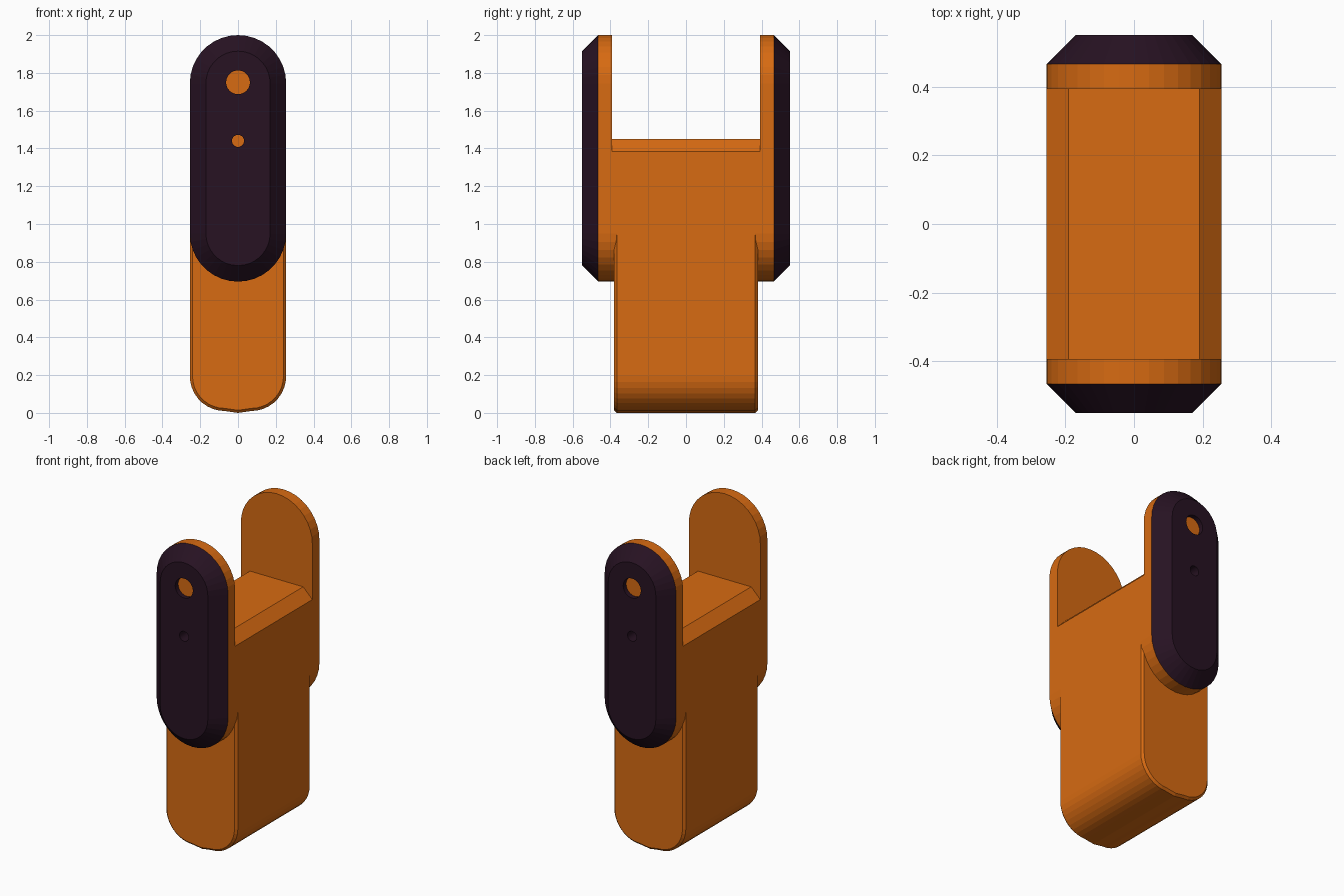
import bpy, bmesh
from math import sin, cos, pi

if "Cube" in bpy.data.objects:
    bpy.data.objects.remove(bpy.data.objects["Cube"])


def material(name, rgb):
    m = bpy.data.materials.new(name)
    m.diffuse_color = (*rgb, 1)
    m.use_nodes = True
    m.node_tree.nodes["Principled BSDF"].inputs["Base Color"].default_value = m.diffuse_color
    return m


ORANGE = material("orange", (0.68, 0.145, 0.006))
DARK = material("dark_plum", (0.020, 0.006, 0.016))


def loft(name, rings, mat=None):
    """Closed solid through matching xz profiles, each placed at its own y."""
    bm = bmesh.new()
    loops = [[bm.verts.new((x, y, z)) for x, z in pts] for y, pts in rings]
    n = len(loops[0])
    for a, b in zip(loops, loops[1:]):
        for i in range(n):
            j = (i + 1) % n
            bm.faces.new((a[i], a[j], b[j], b[i]))
    bm.faces.new(loops[0])
    bm.faces.new(loops[-1])
    bmesh.ops.recalc_face_normals(bm, faces=bm.faces[:])
    me = bpy.data.meshes.new(name)
    bm.to_mesh(me)
    bm.free()
    ob = bpy.data.objects.new(name, me)
    bpy.context.collection.objects.link(ob)
    if mat:
        me.materials.append(mat)
    return ob


def arc(cx, cz, r, a0, a1, n):
    return [(cx + r * cos(a0 + (a1 - a0) * i / n), cz + r * sin(a0 + (a1 - a0) * i / n))
            for i in range(n + 1)]


def stadium(r, low=0.95, high=1.745, n=18):
    return arc(0, high, r, 0, pi, n) + arc(0, low, r, pi, 2 * pi, n)


def circle(z, r, n=32):
    return arc(0, z, r, 0, 2 * pi, n)[:-1]


def grip_profile(inset):
    right = arc(0.07, 0.195, 0.185 - inset, 0, -pi / 2, 9)
    left = [(-x, z) for x, z in reversed(right)]
    w = 0.255 - inset
    return [(w, 0.95)] + right + [(0, inset)] + left + [(-w, 0.95)]


def cut(target, cutter):
    cutter.hide_render = True
    cutter.hide_viewport = True
    mod = target.modifiers.new("cut", 'BOOLEAN')
    mod.operation = 'DIFFERENCE'
    mod.solver = 'EXACT'
    mod.object = cutter


# Lower block with rounded bottom and a small edge bevel
B = 0.014
loft("lower_block", [(-0.38, grip_profile(B)), (-0.38 + B, grip_profile(0)),
                     (0.38 - B, grip_profile(0)), (0.38, grip_profile(B))], ORANGE)

# Upper fork: stadium bar with a slot between the two ears, chamfered floor
fork = loft("fork", [(-0.465, stadium(0.255)), (0.465, stadium(0.255))], ORANGE)
slot = [(-0.30, 1.34), (-0.19, 1.45), (0.19, 1.45), (0.30, 1.34), (0.30, 2.1), (-0.30, 2.1)]
cut(fork, loft("slot_cutter", [(-0.393, slot), (0.393, slot)]))

# Dark chamfered side caps with a pin and a small hole
for side, s in (("front", -1), ("back", 1)):
    cap = loft(side + "_cap", [(s * 0.465, stadium(0.255)), (s * 0.55, stadium(0.17))], DARK)
    for label, z, r in (("pin", 1.75, 0.063), ("small", 1.44, 0.032)):
        cut(cap, loft(f"{side}_{label}_hole_cutter",
                      [(s * 0.44, circle(z, r)), (s * 0.6, circle(z, r))]))
    loft(side + "_pin", [(s * 0.46, circle(1.75, 0.063)), (s * 0.52, circle(1.75, 0.063))], ORANGE)
